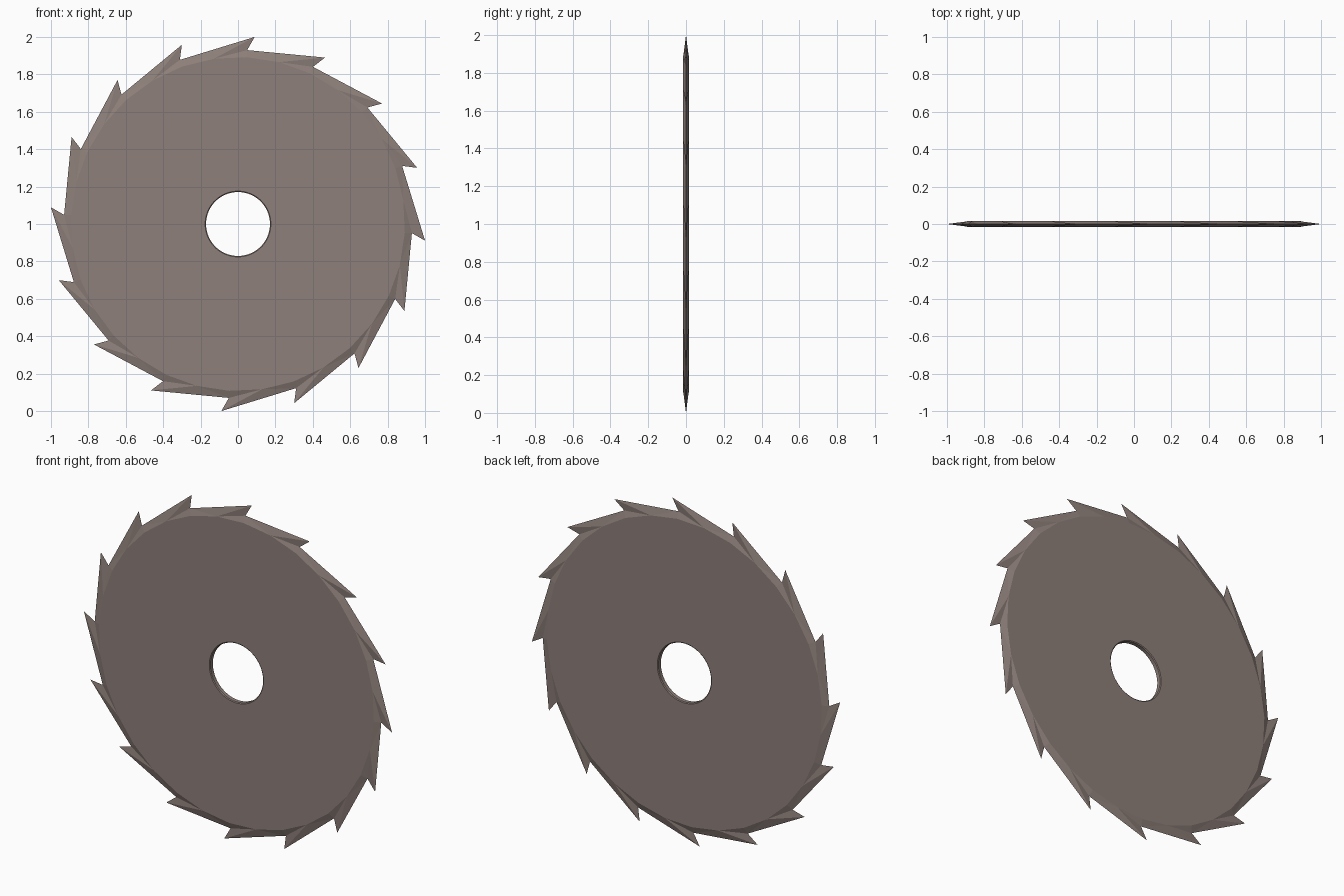
import bpy, bmesh
from math import sin, cos, radians

if "Cube" in bpy.data.objects:
    bpy.data.objects.remove(bpy.data.objects["Cube"])

TEETH = 16
STEP = 360 / TEETH
HALF = 0.015          # half thickness of the plate
R_TIP, R_NOTCH, R_FLAT = 1.004, 0.931, 0.893
A_TIP, A_NOTCH = 84.9, 87.0
HOLE_SEGS = TEETH * 4

bm = bmesh.new()


def vert(r, deg, y):
    a = radians(deg)
    return bm.verts.new((r * cos(a), y, 1 + r * sin(a)))


# knife-edge tooth outline, running clockwise
tips = [vert(R_TIP, A_TIP - STEP * k, 0) for k in range(TEETH)]
notches = [vert(R_NOTCH, A_NOTCH - STEP * k, 0) for k in range(TEETH)]


def hole_ring(r, y):
    return [vert(r, A_NOTCH - i * 360 / HOLE_SEGS, y) for i in range(HOLE_SEGS)]


lips = []
for y in (-HALF, HALF):
    n = TEETH * 2
    rim = [vert(R_FLAT, A_NOTCH - STEP / 2 * i, y) for i in range(n)]
    outer = hole_ring(0.176, y)
    inner = hole_ring(0.171, y * 0.75)
    lips.append(inner)
    # ground bevels of each tooth
    for k in range(TEETH):
        t, a, b = tips[(k + 1) % TEETH], notches[k], notches[(k + 1) % TEETH]
        i0, i1, i2 = rim[2 * k], rim[2 * k + 1], rim[(2 * k + 2) % n]
        for f in ((a, i1, i0), (a, t, i1), (t, b, i1), (b, i2, i1)):
            bm.faces.new(f)
    # flat plate from rim to hole
    for j in range(n):
        m = HOLE_SEGS
        bm.faces.new((rim[j], rim[(j + 1) % n], outer[(2 * j + 2) % m],
                      outer[2 * j + 1], outer[2 * j]))
    # small chamfer round the hole
    for i in range(HOLE_SEGS):
        j = (i + 1) % HOLE_SEGS
        bm.faces.new((outer[i], outer[j], inner[j], inner[i]))

# bore wall
for i in range(HOLE_SEGS):
    j = (i + 1) % HOLE_SEGS
    bm.faces.new((lips[0][i], lips[0][j], lips[1][j], lips[1][i]))

bmesh.ops.recalc_face_normals(bm, faces=bm.faces[:])
mesh = bpy.data.meshes.new("saw_blade")
bm.to_mesh(mesh)
bm.free()

blade = bpy.data.objects.new("saw_blade", mesh)
bpy.context.collection.objects.link(blade)
mat = bpy.data.materials.new("worn_steel")
mat.diffuse_color = (0.27, 0.215, 0.195, 1)
mat.use_nodes = True
mat.node_tree.nodes["Principled BSDF"].inputs["Base Color"].default_value = mat.diffuse_color
mesh.materials.append(mat)
